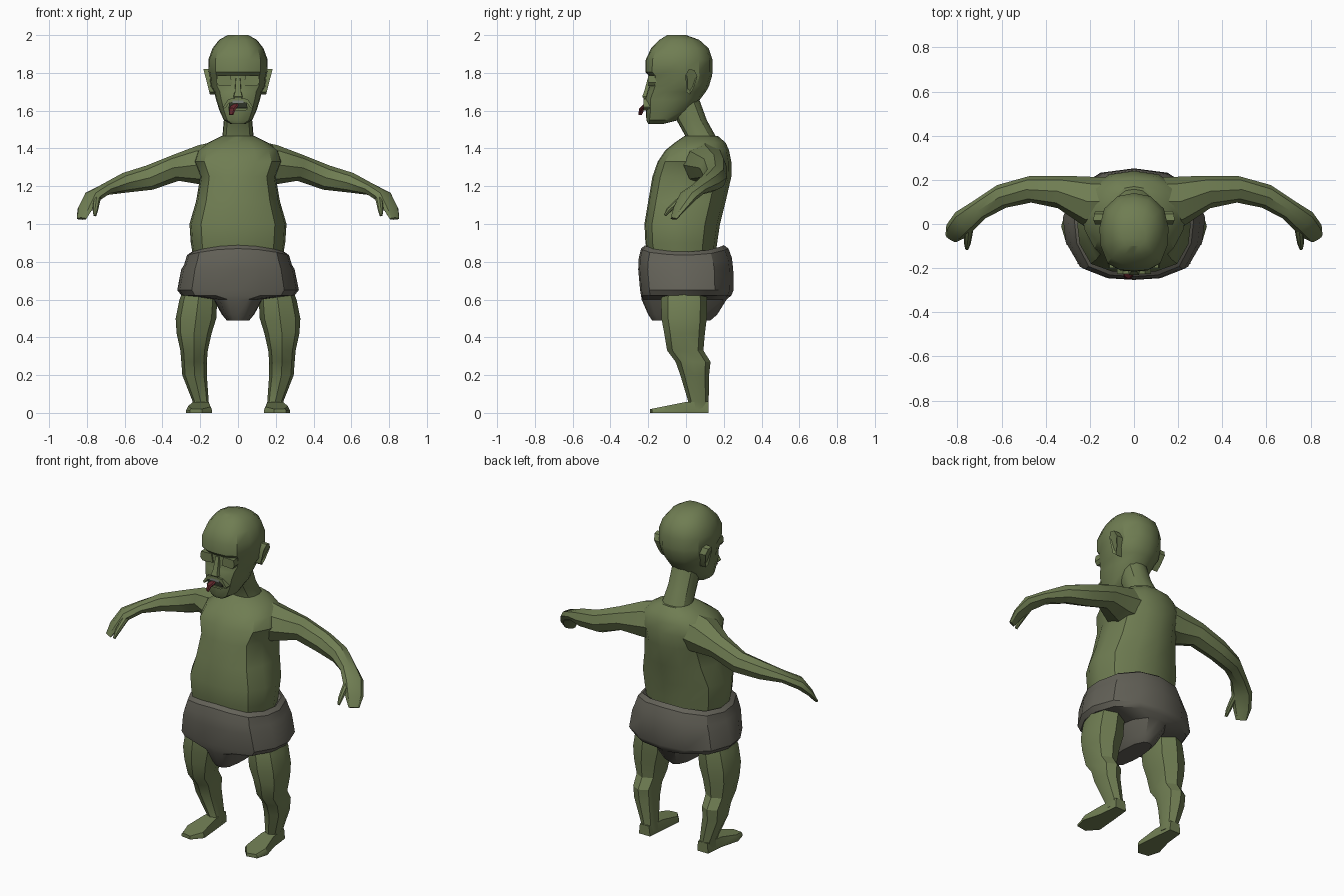
import bpy, bmesh, math
from mathutils import Vector


def material(name, rgb):
    m = bpy.data.materials.new(name)
    m.diffuse_color = (*rgb, 1)
    return m


SKIN = material("green skin", (0.16, 0.205, 0.085))
CLOTH = material("grey cloth", (0.125, 0.12, 0.097))
RED = material("dark red tongue", (0.12, 0.02, 0.025))
DARK = material("dark mouth", (0.03, 0.035, 0.022))
TOOTH = material("grey teeth", (0.2, 0.23, 0.2))

# Half cross-section, front to back, as fractions of half width and half depth
HALF = [(0, -1), (.4, -.97), (.76, -.8), (.96, -.35), (1, .1), (.86, .6), (.47, .92), (0, 1)]
SECTION = HALF + [(-u, v) for u, v in HALF[-2:0:-1]]
OCT = [(math.cos(math.radians(a)), math.sin(math.radians(a))) for a in range(0, 360, 45)]


def loft(name, rings, mat, angle=32):
    """Skin a list of equal-length rings and cap both ends."""
    bm = bmesh.new()
    rows = [[bm.verts.new(p) for p in r] for r in rings]
    n = len(rows[0])
    for a, b in zip(rows, rows[1:]):
        for i in range(n):
            j = (i + 1) % n
            bm.faces.new((a[i], a[j], b[j], b[i]))
    bm.faces.new(rows[0])
    bm.faces.new(rows[-1])
    bmesh.ops.recalc_face_normals(bm, faces=bm.faces)
    me = bpy.data.meshes.new(name)
    bm.to_mesh(me)
    bm.free()
    ob = bpy.data.objects.new(name, me)
    bpy.context.collection.objects.link(ob)
    me.materials.append(mat)
    bpy.ops.object.select_all(action='DESELECT')
    ob.select_set(True)
    bpy.context.view_layer.objects.active = ob
    bpy.ops.object.shade_smooth_by_angle(angle=math.radians(angle))
    return ob


def body(name, rows, mat, sag=0):
    """Stack of horizontal sections: height, half width, front y, back y."""
    rings = []
    for z, w, y0, y1 in rows:
        c, h = (y0 + y1) / 2, (y1 - y0) / 2
        drop = sag if z > 0.78 else 0
        rings.append([(u * w, c + v * h, z - drop * abs(u) ** 2) for u, v in SECTION])
    return loft(name, rings, mat)


def tube(name, path, mat, s=1):
    """Flattened tube: x, y, z, half height, half width."""
    pts = [Vector((s * p[0], p[1], p[2])) for p in path]
    rings = []
    for i, p in enumerate(pts):
        t = (pts[min(i + 1, len(pts) - 1)] - pts[max(i - 1, 0)]).normalized()
        side = t.cross(Vector((0, 0, 1))).normalized()
        up = side.cross(t)
        rings.append([p + side * a * path[i][4] + up * b * path[i][3] for a, b in OCT])
    return loft(name, rings, mat)


def plate(name, outline, y0, y1, mat, s=1):
    """Front-facing slab from an x, z outline."""
    return loft(name, [[(s * x, y, z) for x, z in outline] for y in (y0, y1)], mat, 20)


# Torso, neck and head
body("torso", [(.78, .23, -.19, .15), (.9, .25, -.215, .165), (1, .257, -.22, .18),
               (1.12, .222, -.2, .21), (1.25, .2, -.178, .24), (1.33, .235, -.15, .24),
               (1.39, .215, -.11, .228), (1.43, .16, -.06, .21), (1.465, .09, -.01, .17)], SKIN)
body("neck", [(1.4, .1, .0, .18), (1.46, .083, .0, .16), (1.55, .075, -.05, .11),
              (1.66, .075, -.1, .07)], SKIN)
body("head", [(1.53, .04, -.2, -.12), (1.55, .075, -.21, -.04), (1.6, .098, -.212, .03),
              (1.66, .117, -.218, .075), (1.7, .127, -.205, .105), (1.73, .145, -.195, .122),
              (1.785, .15, -.195, .138), (1.805, .155, -.215, .14), (1.87, .157, -.213, .14),
              (1.93, .135, -.185, .12), (1.975, .1, -.14, .07), (2, .055, -.1, 0)], SKIN)

# Nose
loft("nose", [[(-w, -.15, z), (w, -.15, z), (w * .7, y, z), (-w * .7, y, z)]
              for z, w, y in ((1.78, .015, -.2), (1.7, .022, -.222), (1.675, .032, -.232),
                              (1.66, .025, -.222))], SKIN)

# Mouth, teeth, lips and tongue
plate("mouth", [(-.05, 1.615), (.05, 1.615), (.045, 1.645), (0, 1.655), (-.045, 1.645)],
      -.222, -.214, DARK)
plate("upper_teeth", [(-.03, 1.64), (.03, 1.64), (.028, 1.653), (-.028, 1.653)],
      -.226, -.218, TOOTH)
for s in (1, -1):
    plate("upper_lip", [(0, 1.652), (.045, 1.643), (.07, 1.61), (.078, 1.62), (.05, 1.662), (0, 1.668)],
          -.226, -.17, SKIN, s)
plate("lower_lip", [(-.055, 1.612), (.055, 1.612), (.04, 1.6), (-.04, 1.6)], -.224, -.17, SKIN)
tube("tongue", [(-.008, -.18, 1.627, .01, .02), (-.015, -.212, 1.632, .011, .022),
                (-.03, -.235, 1.608, .01, .021), (-.036, -.243, 1.578, .006, .014)], RED)

# Diaper
body("diaper", [(.49, .06, -.18, .13), (.52, .085, -.2, .165), (.6, .13, -.235, .215),
                (.622, .3, -.238, .24), (.65, .322, -.243, .252), (.76, .3, -.253, .25),
                (.82, .285, -.25, .243), (.87, .27, -.238, .225), (.888, .245, -.215, .2),
                (.86, .22, -.19, .16)], CLOTH, sag=.035)

for s, side in ((1, "left"), (-1, "right")):
    # Eyelids
    plate(side + "_eyelid", [(.03, 1.735), (.1, 1.73), (.115, 1.75), (.11, 1.785), (.04, 1.787)],
          -.2, -.13, SKIN, s)

    # Ears, leaning outward at the top
    ear = [(0, 1.70), (.02, 1.685), (.04, 1.72), (.06, 1.78), (.045, 1.815), (.015, 1.82), (-.002, 1.79)]
    rings = []
    for inset, dx in ((0, -.04), (0, .0), (.3, -.006)):
        rings.append([(s * (.15 + .033 * (z - 1.69) / .13 + dx),
                       y + (.026 - y) * inset, z + (1.755 - z) * inset) for y, z in ear])
    loft(side + "_ear", rings, SKIN)

    # Arm with flattened hand, and a thumb
    tube(side + "_arm", [(.08, .1, 1.325, .12, .11), (.2, .1, 1.312, .105, .115),
                         (.33, .145, 1.297, .07, .075), (.47, .157, 1.245, .066, .06),
                         (.6, .125, 1.218, .053, .055), (.7, .065, 1.185, .033, .048),
                         (.77, .01, 1.145, .034, .058), (.81, -.035, 1.08, .02, .05),
                         (.828, -.065, 1.028, .01, .03)], SKIN, s)
    tube(side + "_thumb", [(.745, .0, 1.15, .02, .022), (.75, -.05, 1.11, .017, .018),
                           (.755, -.09, 1.075, .014, .015), (.757, -.112, 1.045, .007, .008)], SKIN, s)

    # Leg: height, inner x, outer x, front y, back y
    rings = []
    for z, x0, x1, y0, y1 in ((.7, .12, .27, -.11, .1), (.6, .11, .31, -.132, .112),
                              (.5, .115, .33, -.13, .11), (.42, .14, .325, -.115, .1),
                              (.33, .16, .305, -.1, .092), (.27, .165, .3, -.055, .13),
                              (.2, .165, .295, -.03, .122), (.06, .155, .24, .012, .12),
                              (.02, .15, .24, 0, .12)):
        rings.append([(s * ((x0 + x1) / 2 + max(-1, min(1, a * 1.08)) * (x1 - x0) / 2),
                       (y0 + y1) / 2 + b * (y1 - y0) / 2, z) for a, b in OCT])
    loft(side + "_leg", rings, SKIN)

    # Foot, sloping down to the toes
    sole = [(.16, .12), (.232, .12), (.245, 0), (.275, -.11), (.255, -.18),
            (.19, -.19), (.137, -.13), (.148, 0)]
    tops = [(x + (.2 - x) * .15, y, .02 + .04 * min(1, (y + .19) / .2)) for x, y in sole]
    loft(side + "_foot", [[(s * x, y, 0) for x, y in sole],
                          [(s * x, y, .014) for x, y in sole],
                          [(s * x, y, z) for x, y, z in tops]], SKIN)
